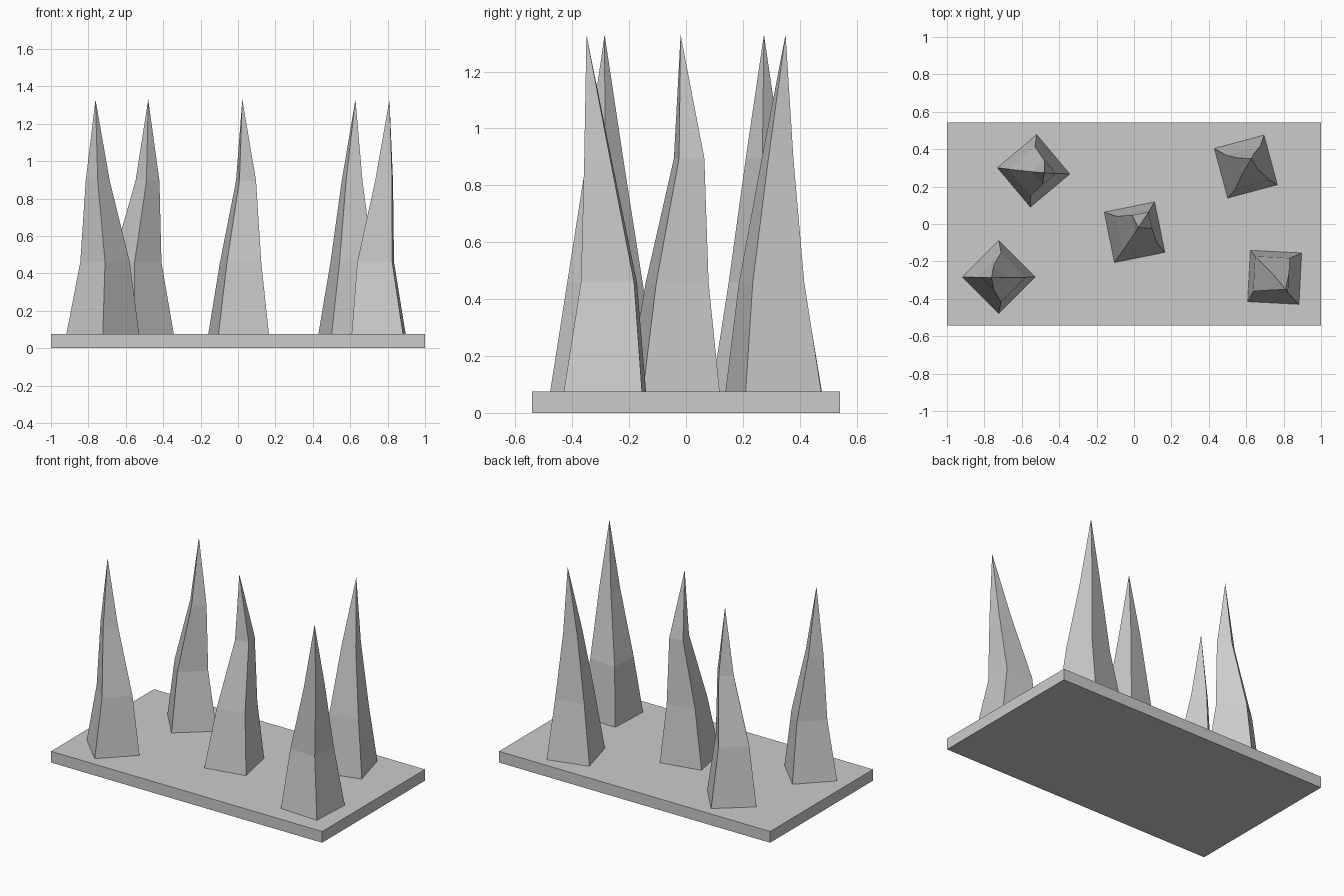
import bpy, bmesh, math

if "Cube" in bpy.data.objects:
    bpy.data.objects.remove(bpy.data.objects["Cube"])

SIDE = 0.275
LEVELS = [(0.075, 1.0), (0.46, 0.68), (0.895, 0.33)]  # height, width factor
TIP_Z = 1.33


def spike(name, centre, angle, shifts):
    """Square tapering spike; shifts move each upper ring and the tip sideways."""
    bm = bmesh.new()
    cx, cy = centre
    rings = []
    for (z, scale), (dx, dy) in zip(LEVELS, [(0, 0)] + shifts[:2]):
        r = SIDE * scale / math.sqrt(2)
        angles = [math.radians(angle + 45 + 90 * i) for i in range(4)]
        rings.append([bm.verts.new((cx + dx + r * math.cos(a),
                                    cy + dy + r * math.sin(a), z)) for a in angles])
    tip = bm.verts.new((cx + shifts[2][0], cy + shifts[2][1], TIP_Z))
    bm.faces.new(rings[0][::-1])
    for i in range(4):
        j = (i + 1) % 4
        for low, high in zip(rings, rings[1:]):
            bm.faces.new((low[i], low[j], high[j], high[i]))
        bm.faces.new((rings[-1][i], rings[-1][j], tip))
    mesh = bpy.data.meshes.new(name)
    bm.to_mesh(mesh)
    bm.free()
    bpy.context.collection.objects.link(bpy.data.objects.new(name, mesh))


# base plate
bpy.ops.mesh.primitive_cube_add(size=1, location=(0, 0, 0.0375))
plate = bpy.context.object
plate.name = "base_plate"
plate.scale = (2, 1.084, 0.075)

# five crooked spikes
spike("spike_front_right", (0.752, -0.285), -3,
      [(-0.016, 0.014), (0.029, -0.025), (0.058, -0.065)])
spike("spike_centre", (0.003, -0.044), 11.5,
      [(0.011, 0.013), (0.040, 0.055), (0.020, 0.025)])
spike("spike_back_left", (-0.537, 0.284), 40,
      [(-0.004, -0.002), (0.053, -0.010), (0.057, -0.010)])
spike("spike_front_left", (-0.723, -0.283), 45,
      [(0.012, -0.002), (-0.027, -0.002), (-0.039, -0.003)])
spike("spike_back_right", (0.598, 0.307), 15,
      [(0.011, -0.006), (0.012, 0.015), (0.030, 0.043)])
